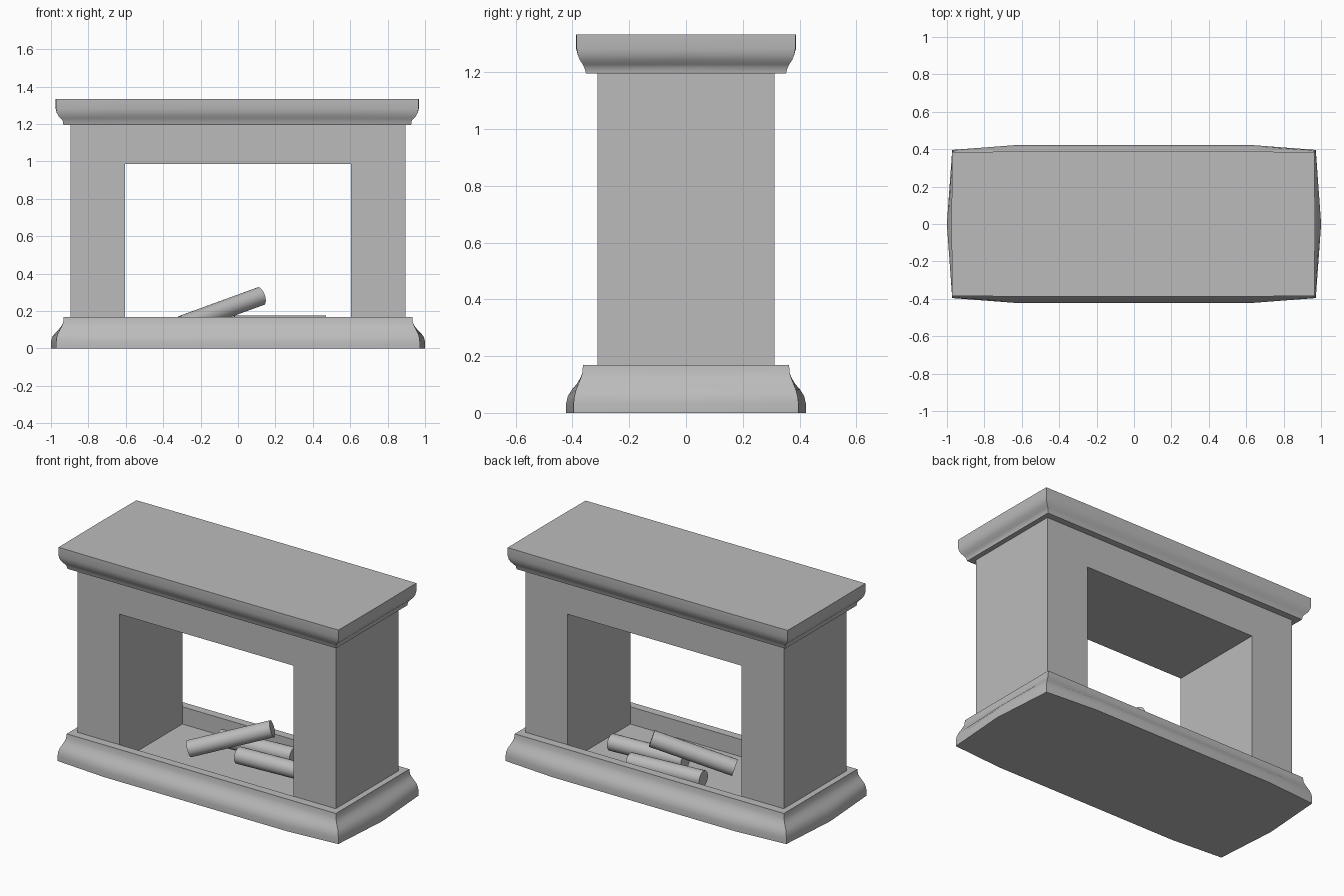
import bpy
import bmesh
import math
from mathutils import Vector

if "Cube" in bpy.data.objects:
    bpy.data.objects.remove(bpy.data.objects["Cube"], do_unlink=True)

# One stone grey for every part
stone = bpy.data.materials.new("stone_grey")
stone.use_nodes = True
GREY = (0.5, 0.5, 0.5, 1)
stone.diffuse_color = GREY
stone.node_tree.nodes["Principled BSDF"].inputs["Base Color"].default_value = GREY


def finish(bm, name):
    bmesh.ops.recalc_face_normals(bm, faces=bm.faces)
    mesh = bpy.data.meshes.new(name)
    bm.to_mesh(mesh)
    bm.free()
    mesh.materials.append(stone)
    obj = bpy.data.objects.new(name, mesh)
    bpy.context.collection.objects.link(obj)
    bpy.ops.object.select_all(action='DESELECT')
    obj.select_set(True)
    bpy.context.view_layer.objects.active = obj
    bpy.ops.object.shade_smooth_by_angle(angle=math.radians(35))
    return obj


def outline(hx, hy, z, bow):
    """Rectangle whose sides bow outward, anticlockwise."""
    k = hx * 0.65
    by, bx = hy + bow, hx + bow * 1.1
    return [(-hx, -hy, z), (-k, -by, z), (k, -by, z), (hx, -hy, z), (bx, 0, z),
            (hx, hy, z), (k, by, z), (-k, by, z), (-hx, hy, z), (-bx, 0, z)]


def loft(name, rings):
    bm = bmesh.new()
    loops = [[bm.verts.new(p) for p in outline(*r)] for r in rings]
    for a, b in zip(loops, loops[1:]):
        n = len(a)
        for i in range(n):
            j = (i + 1) % n
            bm.faces.new((a[i], a[j], b[j], b[i]))
    bm.faces.new(loops[0][::-1])
    bm.faces.new(loops[-1])
    return finish(bm, name)


def log(name, start, end, radius=0.05):
    start, end = Vector(start), Vector(end)
    axis = end - start
    bm = bmesh.new()
    bmesh.ops.create_cone(bm, cap_ends=True, segments=24, radius1=radius,
                          radius2=radius, depth=axis.length)
    obj = finish(bm, name)
    obj.rotation_mode = 'QUATERNION'
    obj.rotation_quaternion = axis.to_track_quat('Z', 'Y')
    obj.location = (start + end) / 2


# Moulded plinth with a bowed foot and a sunken hearth floor
loft("hearth_base", [
    (0.972, 0.396, 0, 0.026), (0.972, 0.396, 0.035, 0.026),
    (0.969, 0.393, 0.06, 0.023), (0.962, 0.387, 0.082, 0.015),
    (0.951, 0.379, 0.102, 0.006), (0.942, 0.372, 0.12, 0.002),
    (0.935, 0.366, 0.138, 0), (0.932, 0.363, 0.168, 0),
    (0.85, 0.311, 0.168, 0), (0.85, 0.311, 0.06, 0)])

# Two legs and lintel as one arch, extruded front to back
bm = bmesh.new()
OUT, IN, FOOT, LINTEL, TOP, DEPTH = 0.895, 0.603, 0.06, 0.985, 1.2, 0.311
arch = [(-OUT, FOOT), (-IN, FOOT), (-IN, LINTEL), (IN, LINTEL),
        (IN, FOOT), (OUT, FOOT), (OUT, TOP), (-OUT, TOP)]
face = bm.faces.new([bm.verts.new((x, -DEPTH, z)) for x, z in arch])
extruded = bmesh.ops.extrude_face_region(bm, geom=[face], use_keep_orig=True)
moved = [v for v in extruded["geom"] if isinstance(v, bmesh.types.BMVert)]
bmesh.ops.translate(bm, verts=moved, vec=(0, 2 * DEPTH, 0))
finish(bm, "surround")

# Mantel shelf with a flared underside
mantel = loft("mantel", [
    (0.93, 0.352, 1.196, 0), (0.932, 0.358, 1.216, 0),
    (0.942, 0.364, 1.228, 0), (0.956, 0.374, 1.243, 0),
    (0.965, 0.381, 1.26, 0), (0.969, 0.385, 1.282, 0.002),
    (0.969, 0.385, 1.333, 0.002)])
mantel.location.x = -0.004

# Firewood
log("back_log", (-0.24, 0.17, 0.125), (0.24, 0.21, 0.125))
log("middle_log", (-0.02, 0.035, 0.126), (0.47, 0.065, 0.126))
log("leaning_log", (-0.3, -0.055, 0.126), (0.122, 0.165, 0.28))
